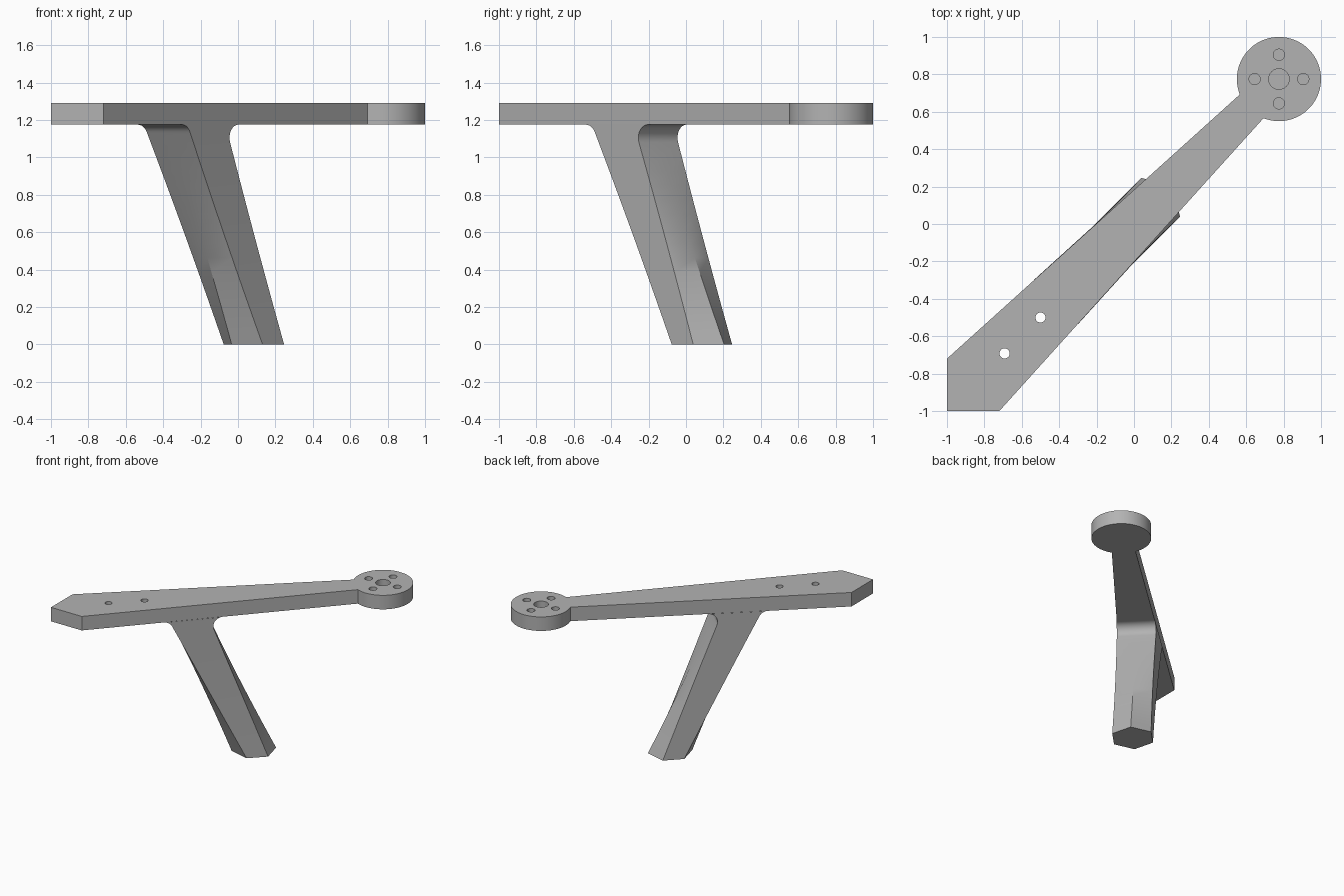
import bpy, bmesh, math

if "Cube" in bpy.data.objects:
    bpy.data.objects.remove(bpy.data.objects["Cube"], do_unlink=True)

ROOT2 = math.sqrt(2)
UNDERSIDE, TOP = 1.175, 1.29
DISC, DISC_R = (0.775, 0.775), 0.225

grey = bpy.data.materials.new("plain grey")
grey.use_nodes = True
colour = (0.45, 0.45, 0.45, 1)
grey.diffuse_color = colour
grey.node_tree.nodes["Principled BSDF"].inputs["Base Color"].default_value = colour


def make_object(name, bm):
    bmesh.ops.recalc_face_normals(bm, faces=bm.faces)
    mesh = bpy.data.meshes.new(name)
    bm.to_mesh(mesh)
    bm.free()
    mesh.materials.append(grey)
    obj = bpy.data.objects.new(name, mesh)
    bpy.context.collection.objects.link(obj)
    return obj


def select_only(obj):
    bpy.ops.object.select_all(action='DESELECT')
    obj.select_set(True)
    bpy.context.view_layer.objects.active = obj


def smooth(obj):
    select_only(obj)
    bpy.ops.object.shade_smooth_by_angle(angle=math.radians(30))


# Arm: tapered bar with a pointed tail and a round motor pad
outline = [(-1, -0.72), (-1, -1), (-0.72, -1)]
steps = 64
for i in range(steps + 1):
    a = math.radians(-111.5 + 313 * i / steps)
    outline.append((DISC[0] + DISC_R * math.cos(a), DISC[1] + DISC_R * math.sin(a)))
bm = bmesh.new()
base = bm.faces.new([bm.verts.new((x, y, UNDERSIDE)) for x, y in outline])
ext = bmesh.ops.extrude_face_region(bm, geom=[base], use_keep_orig=True)
for v in ext["geom"]:
    if isinstance(v, bmesh.types.BMVert):
        v.co.z = TOP
arm = make_object("arm", bm)


# Holes: two through the tail, five blind ones in the pad
def drill(x, y, radius, bottom):
    cutter_bm = bmesh.new()
    bmesh.ops.create_cone(cutter_bm, cap_ends=True, segments=32, radius1=radius,
                          radius2=radius, depth=TOP + 0.1 - bottom)
    bmesh.ops.translate(cutter_bm, verts=cutter_bm.verts,
                        vec=(x, y, (TOP + 0.1 + bottom) / 2))
    cutter = make_object("hole_cutter", cutter_bm)
    cutter.hide_render = True
    mod = arm.modifiers.new("hole", 'BOOLEAN')
    mod.operation, mod.solver, mod.object = 'DIFFERENCE', 'EXACT', cutter
    select_only(arm)
    bpy.ops.object.modifier_apply(modifier=mod.name)
    bpy.data.objects.remove(cutter, do_unlink=True)


for c in (-0.5, -0.692):
    drill(c, c, 0.027, UNDERSIDE - 0.1)
drill(*DISC, 0.055, TOP - 0.08)
for dx, dy in ((1, 0), (-1, 0), (0, 1), (0, -1)):
    drill(DISC[0] + 0.13 * dx, DISC[1] + 0.13 * dy, 0.03, TOP - 0.08)
smooth(arm)


# Leg: leaning hexagonal strut that blends into the arm's width, filleted on top
def edge_line(z, start, slope, side, r=0.07):
    """Position along the arm of a leg edge, flaring outward to meet the arm."""
    length = math.hypot(1, slope)
    zc = UNDERSIDE - r
    if z <= zc + side * r * slope / length:
        return start + slope * z
    centre = start + slope * zc + side * r * length
    return centre - side * math.sqrt(max(0, r * r - (z - zc) ** 2))


def half_width(u, t):
    arm_width = 0.198 - 0.0493 * (u + 1.216)
    return 0.147 + (arm_width - 0.147) * t


heights = [1.08 * i / 14 for i in range(15)]
fillet = 14
heights += [1.08 + 0.095 * math.sin(math.pi / 2 * i / fillet) for i in range(1, fillet + 1)]

bm = bmesh.new()
rings = []
for z in heights:
    t = min(z / UNDERSIDE, 1)
    back = edge_line(z, 0.039, -0.498, -1)
    front = edge_line(z, 0.2015, -0.379, 1)
    nose = 0.0865 * (1 - t) ** 1.5
    wb, wf = half_width(back, t), half_width(front, t)
    section = [(back - nose, 0), (back, -wb), (front, -wf),
               (front + nose, 0), (front, wf), (back, wb)]
    rings.append([bm.verts.new(((u - v) / ROOT2, (u + v) / ROOT2, z)) for u, v in section])
bm.faces.new(rings[0])
for low, high in zip(rings, rings[1:]):
    for i in range(6):
        j = (i + 1) % 6
        bm.faces.new((low[i], low[j], high[j], high[i]))
leg = make_object("leg", bm)
smooth(leg)
